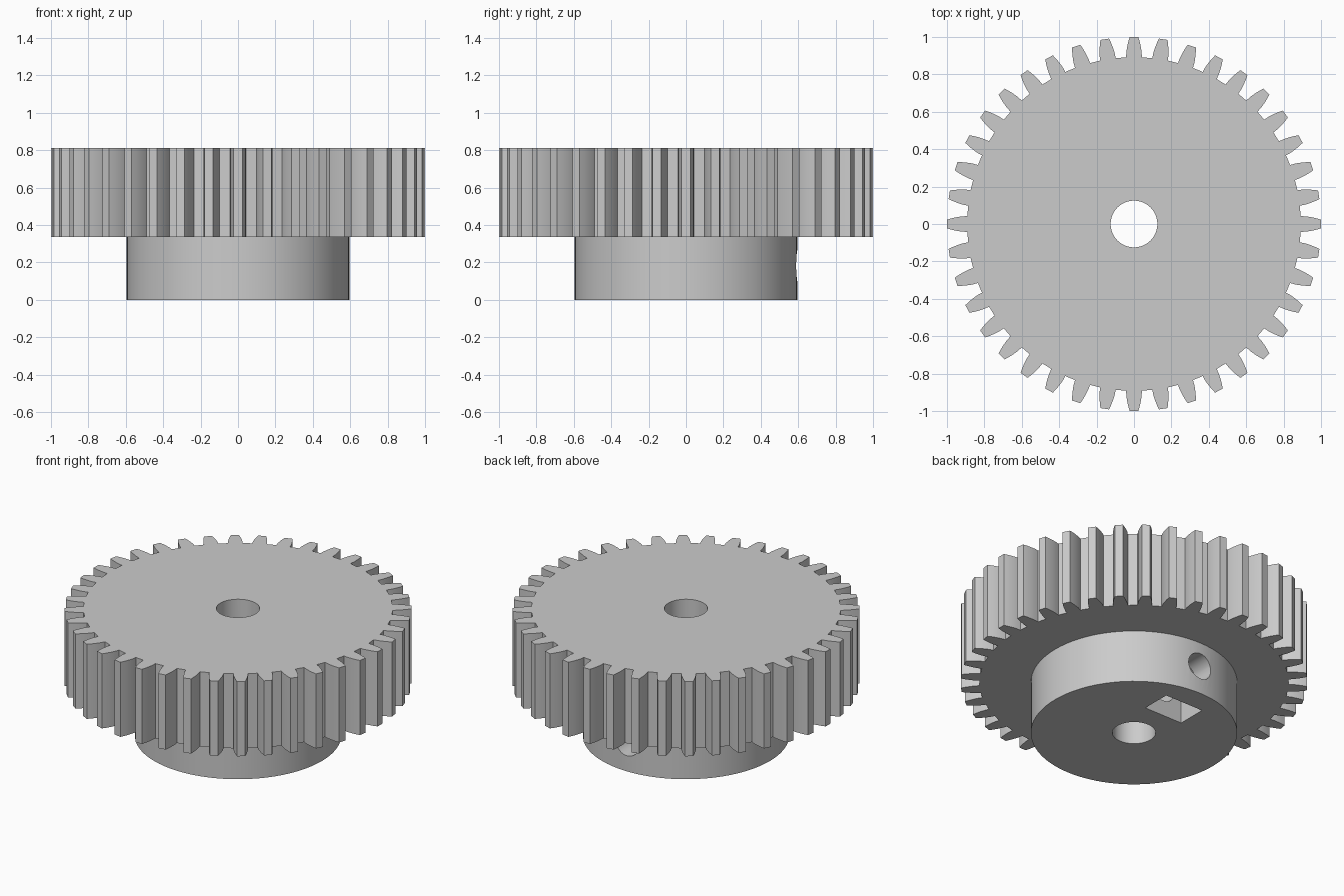
import bpy, bmesh, math
from mathutils import Matrix

if "Cube" in bpy.data.objects:
    bpy.data.objects.remove(bpy.data.objects["Cube"])

TEETH = 40
HUB_R, HUB_TOP, TOP = 0.595, 0.335, 0.81
BORE_R, SCREW_R, SCREW_Z = 0.125, 0.083, 0.182

grey = bpy.data.materials.new("plain grey")
grey.diffuse_color = (0.6, 0.6, 0.6, 1)
grey.use_nodes = True
grey.node_tree.nodes["Principled BSDF"].inputs["Base Color"].default_value = grey.diffuse_color


def prism(name, outline, depth, matrix=Matrix()):
    """Extrude a closed 2D outline along local z, then place it."""
    bm = bmesh.new()
    face = bm.faces.new([bm.verts.new((x, y, 0)) for x, y in outline])
    ext = bmesh.ops.extrude_face_region(bm, geom=[face])
    verts = [v for v in ext["geom"] if isinstance(v, bmesh.types.BMVert)]
    bmesh.ops.translate(bm, verts=verts, vec=(0, 0, depth))
    bmesh.ops.recalc_face_normals(bm, faces=bm.faces)
    bm.transform(matrix)
    mesh = bpy.data.meshes.new(name)
    bm.to_mesh(mesh)
    bm.free()
    mesh.materials.append(grey)
    obj = bpy.data.objects.new(name, mesh)
    bpy.context.collection.objects.link(obj)
    return obj


def circle(r, n):
    return [(r * math.cos(2 * math.pi * i / n), r * math.sin(2 * math.pi * i / n))
            for i in range(n)]


def combine(target, other, operation):
    """Apply a boolean with another part and remove that part."""
    mod = target.modifiers.new(operation.lower(), "BOOLEAN")
    mod.operation, mod.solver, mod.object = operation, "EXACT", other
    bpy.context.view_layer.objects.active = target
    bpy.ops.object.modifier_apply(modifier=mod.name)
    bpy.data.objects.remove(other)


# Toothed rim: half tooth as (radius, half width), mirrored and repeated
flank = [(0.891, 0.042), (0.92, 0.041), (0.95, 0.036), (0.977, 0.030), (1.0, 0.023)]
tooth = [(r, -w) for r, w in flank] + [(r, w) for r, w in reversed(flank)]
outline = []
for i in range(TEETH):
    a = 2 * math.pi * i / TEETH
    c, s = math.cos(a), math.sin(a)
    outline += [(x * c - y * s, x * s + y * c) for x, y in tooth]
gear = prism("gear_wheel", outline, TOP - HUB_TOP, Matrix.Translation((0, 0, HUB_TOP)))

# Hub below the wheel
combine(gear, prism("hub", circle(HUB_R, 96), HUB_TOP + 0.1), "UNION")

# Shaft bore
combine(gear, prism("bore_cutter", circle(BORE_R, 48), 1.2,
                    Matrix.Translation((0, 0, -0.2))), "DIFFERENCE")

# Set screw hole from the bore out through the back of the hub
to_back = Matrix.Rotation(math.radians(-90), 4, "X")
combine(gear, prism("screw_cutter", circle(SCREW_R, 32), 0.75,
                    Matrix.Translation((0, 0, SCREW_Z)) @ to_back), "DIFFERENCE")

# Nut slot: open at the bottom, with a pointed roof for a hexagonal nut
w = 0.135
slot = [(-w, 0.1), (w, 0.1), (w, -0.26), (0, -0.33), (-w, -0.26)]
combine(gear, prism("nut_slot_cutter", slot, 0.188,
                    Matrix.Translation((0, 0.262, 0)) @ to_back), "DIFFERENCE")

# Smooth round walls, crisp edges
bpy.ops.object.select_all(action="DESELECT")
gear.select_set(True)
bpy.context.view_layer.objects.active = gear
bpy.ops.object.shade_smooth_by_angle(angle=math.radians(25))
